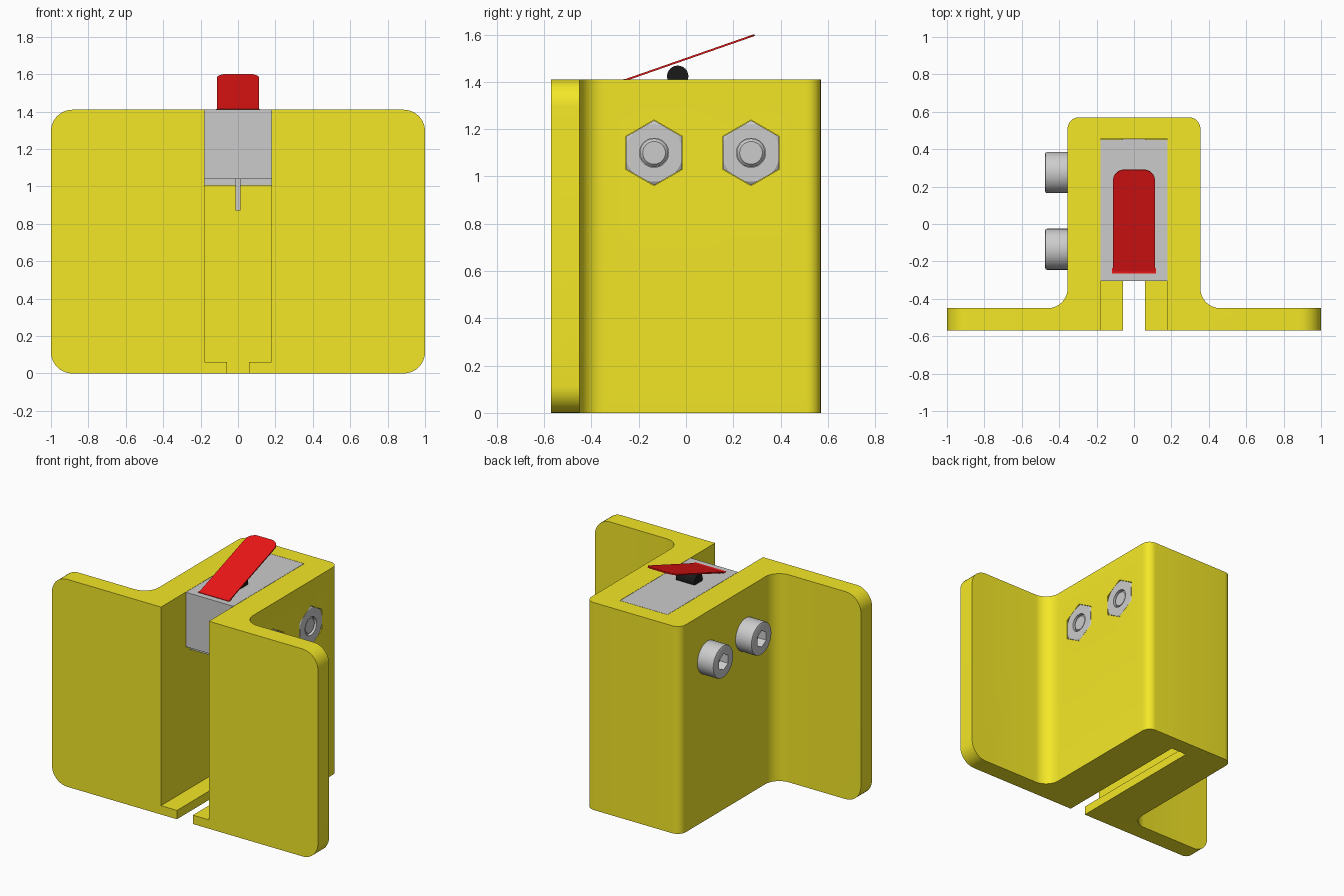
import bpy, bmesh, math
from mathutils import Vector

if "Cube" in bpy.data.objects:
    bpy.data.objects.remove(bpy.data.objects["Cube"])

H = 1.41                      # bracket height
SCREWS = [(-0.135, 1.1), (0.275, 1.1)]


def material(name, rgb):
    m = bpy.data.materials.new(name)
    m.diffuse_color = (*rgb, 1)
    m.use_nodes = True
    m.node_tree.nodes["Principled BSDF"].inputs["Base Color"].default_value = m.diffuse_color
    return m


YELLOW = material("yellow", (0.9, 0.8, 0.02))
RED = material("red", (0.85, 0.008, 0.008))
BLACK = material("black", (0.01, 0.01, 0.01))


def finish(bm, name, mat=None):
    bmesh.ops.recalc_face_normals(bm, faces=bm.faces)
    me = bpy.data.meshes.new(name)
    bm.to_mesh(me)
    bm.free()
    ob = bpy.data.objects.new(name, me)
    bpy.context.collection.objects.link(ob)
    if mat:
        me.materials.append(mat)
    return ob


def rounded(corners, seg=8):
    """2D outline from (u, v, radius) corners, filleted where radius > 0."""
    out = []
    for i, (u, v, r) in enumerate(corners):
        p = Vector((u, v))
        if r == 0:
            out.append(p)
            continue
        a = (Vector(corners[i - 1][:2]) - p).normalized()
        b = (Vector(corners[(i + 1) % len(corners)][:2]) - p).normalized()
        c = p + (a + b) * r   # right-angled corners
        for k in range(seg + 1):
            t = k / seg * math.pi / 2
            out.append(c - b * r * math.cos(t) - a * r * math.sin(t))
    return out


def prism(name, outline, axis, lo, hi, mat=None):
    place = {"x": lambda u, v, t: (t, u, v),
             "y": lambda u, v, t: (u, t, v),
             "z": lambda u, v, t: (u, v, t)}[axis]
    bm = bmesh.new()
    ends = [[bm.verts.new(place(u, v, t)) for u, v in outline] for t in (lo, hi)]
    n = len(outline)
    for e in ends:
        bm.faces.new(e)
    for i in range(n):
        j = (i + 1) % n
        bm.faces.new((ends[0][i], ends[0][j], ends[1][j], ends[1][i]))
    return finish(bm, name, mat)


def box(name, x, y, z, mat=None):
    pts = [(x[0], y[0]), (x[1], y[0]), (x[1], y[1]), (x[0], y[1])]
    return prism(name, pts, "z", z[0], z[1], mat)


def ngon(y, z, r, n, start=0.0):
    return [(y + r * math.cos(start + k * math.tau / n),
             z + r * math.sin(start + k * math.tau / n)) for k in range(n)]


def lathe(name, y, z, pts, n=40, mat=None):
    """Solid of revolution around the x axis from (radius, x) points."""
    bm = bmesh.new()
    rings = [[bm.verts.new((x, *p)) for p in ngon(y, z, r, n)] for r, x in pts]
    for a, b in zip(rings, rings[1:]):
        for k in range(n):
            j = (k + 1) % n
            bm.faces.new((a[k], a[j], b[j], b[k]))
    bm.faces.new(rings[0])
    bm.faces.new(rings[-1])
    return finish(bm, name, mat)


def boolean(ob, tool, op="DIFFERENCE"):
    tool.hide_render = True
    mod = ob.modifiers.new("cut", "BOOLEAN")
    mod.object, mod.operation, mod.solver = tool, op, "EXACT"
    bpy.context.view_layer.objects.active = ob
    bpy.ops.object.modifier_apply(modifier=mod.name)
    bpy.data.objects.remove(tool)


# Bracket: hat-shaped profile with rounded flange corners
half = [(1, -0.57, 0), (1, -0.45, 0), (0.355, -0.45, 0.105), (0.355, 0.57, 0.06)]
hat = half + [(-x, y, r) for x, y, r in reversed(half)]
bracket = prism("bracket", rounded(hat), "z", -0.1, H + 0.1, YELLOW)
plate = rounded([(-1, 0, 0.115), (1, 0, 0.115), (1, H, 0.115), (-1, H, 0.115)], 10)
boolean(bracket, prism("outline_cutter", plate, "y", -0.8, 0.8), "INTERSECT")

# Switch pocket, cable slot in the floor, screw holes and nut pockets
boolean(bracket, box("pocket_cutter", (-0.18, 0.18), (-0.7, 0.455), (0.06, 1.6)))
boolean(bracket, box("slot_cutter", (-0.06, 0.06), (-0.7, 0.455), (-0.1, 0.1)))
for y, z in SCREWS:
    boolean(bracket, prism("hole_cutter", ngon(y, z, 0.062, 32), "x", -0.6, 0.6))
    boolean(bracket, prism("nut_cutter", ngon(y, z, 0.139, 6, math.pi / 2), "x", 0.26, 0.6))

parts = [bracket]

# Socket-head screws and chamfered hex nuts
for i, (y, z) in enumerate(SCREWS, 1):
    screw = lathe(f"screw_{i}", y, z, [
        (0.1, -0.475), (0.107, -0.472), (0.11, -0.465), (0.11, -0.355),
        (0.06, -0.355), (0.06, 0.335), (0.048, 0.348)])
    boolean(screw, prism("socket_cutter", ngon(y, z, 0.055, 6, math.pi / 2), "x", -0.6, -0.415))
    nut = prism(f"nut_{i}", ngon(y, z, 0.137, 6, math.pi / 2), "x", 0.262, 0.355)
    boolean(nut, lathe("chamfer_tool", y, z, [
        (0.1, 0.24), (0.14, 0.27), (0.14, 0.344), (0.107, 0.364)]), "INTERSECT")
    boolean(nut, prism("bore_cutter", ngon(y, z, 0.0615, 40), "x", 0.2, 0.5))
    parts += [screw, nut]

# Limit switch body, base and terminals
parts.append(box("switch_body", (-0.178, 0.178), (-0.305, 0.453), (1.04, H)))
parts.append(box("switch_base", (-0.178, 0.178), (-0.26, 0.453), (1.005, 1.04)))
for i, y in enumerate((-0.235, 0.1, 0.37), 1):
    parts.append(box(f"terminal_{i}", (-0.013, 0.013), (y - 0.06, y + 0.06), (0.87, 1.04)))

# Plunger: half-round bar under the lever
parts.append(prism("plunger", ngon(-0.035, 1.424, 0.045, 32), "x", -0.07, 0.07, BLACK))

# Sloping lever with rounded tip, and its hinge foot
tip = rounded([(-0.112, 0, 0), (0.112, 0, 0), (0.112, 0.578, 0.06), (-0.112, 0.578, 0.06)])
lever = prism("lever", tip, "z", -0.004, 0.004, RED)
lever.location = (0, -0.256, 1.408)
lever.rotation_euler.x = math.atan2(0.19, 0.545)
parts.append(lever)
parts.append(box("lever_foot", (-0.117, 0.117), (-0.265, -0.235), (1.39, 1.413), RED))

# Smooth the round faces, keep the edges sharp
bpy.ops.object.select_all(action="DESELECT")
for ob in parts:
    ob.select_set(True)
bpy.context.view_layer.objects.active = bracket
bpy.ops.object.shade_smooth_by_angle(angle=math.radians(25))
